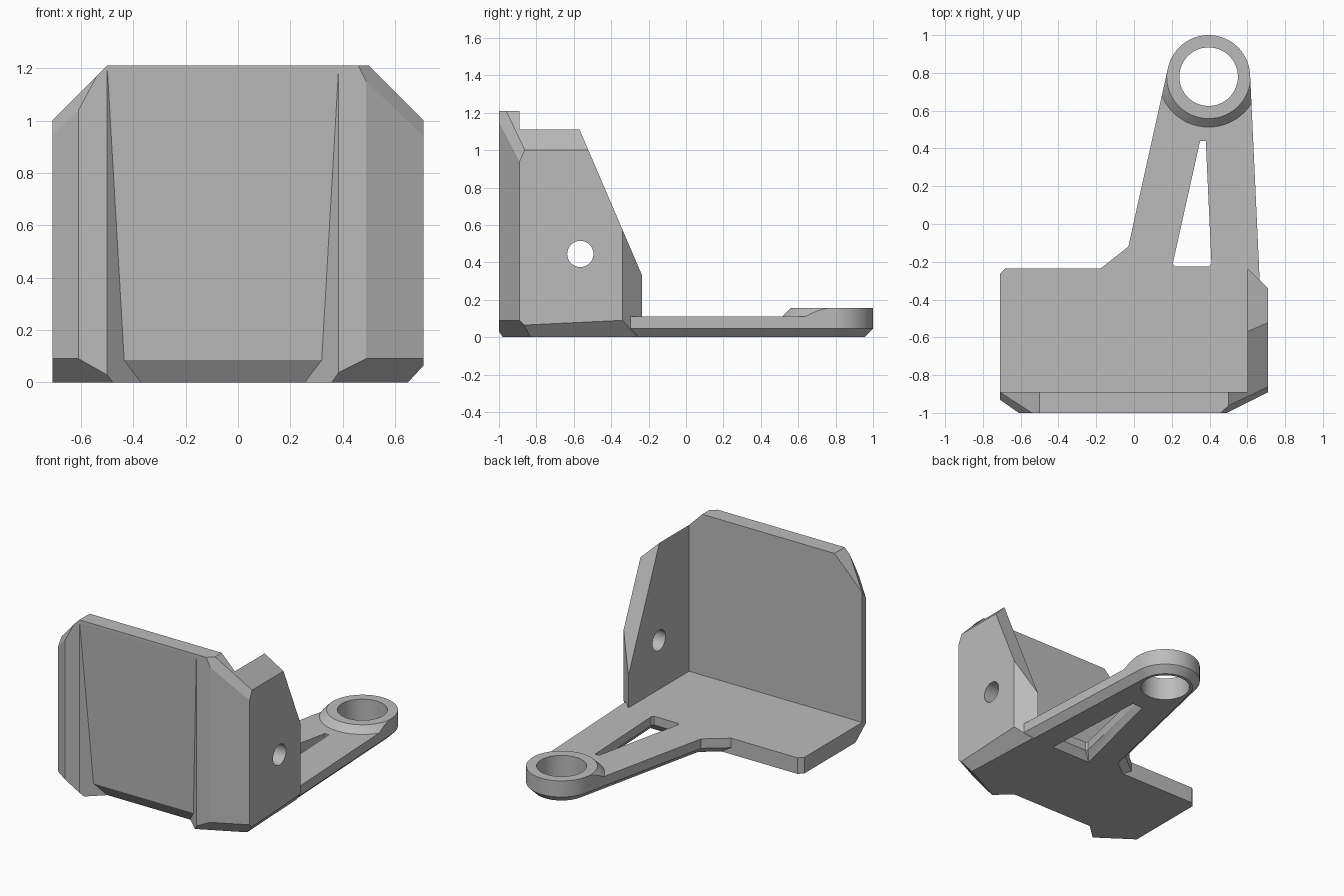
import bpy
import bmesh
import math
from mathutils import Vector, Matrix

if "Cube" in bpy.data.objects:
    bpy.data.objects.remove(bpy.data.objects["Cube"], do_unlink=True)

grey = bpy.data.materials.new("plain grey")
grey.use_nodes = True
grey.diffuse_color = (0.5, 0.5, 0.5, 1)
grey.node_tree.nodes["Principled BSDF"].inputs["Base Color"].default_value = (0.5, 0.5, 0.5, 1)


def finish(bm, name):
    bmesh.ops.recalc_face_normals(bm, faces=bm.faces)
    mesh = bpy.data.meshes.new(name)
    bm.to_mesh(mesh)
    bm.free()
    mesh.materials.append(grey)
    obj = bpy.data.objects.new(name, mesh)
    bpy.context.collection.objects.link(obj)
    return obj


def box_mesh(lo, hi):
    bm = bmesh.new()
    lo, hi = Vector(lo), Vector(hi)
    size = Matrix.Diagonal((*(hi - lo), 1))
    bmesh.ops.create_cube(bm, size=1, matrix=Matrix.Translation((lo + hi) / 2) @ size)
    return bm


def hull(points, name):
    bm = bmesh.new()
    for p in points:
        bm.verts.new(p)
    res = bmesh.ops.convex_hull(bm, input=bm.verts)
    loose = set(res["geom_interior"]) | set(res["geom_unused"])
    bmesh.ops.delete(bm, geom=[v for v in loose if isinstance(v, bmesh.types.BMVert)], context="VERTS")
    return finish(bm, name)


def cone(name, centre, r1, r2, depth, axis="Z"):
    bm = bmesh.new()
    turn = Matrix.Rotation(math.pi / 2, 4, "Y") if axis == "X" else Matrix()
    bmesh.ops.create_cone(bm, cap_ends=True, segments=64, radius1=r1, radius2=r2,
                          depth=depth, matrix=Matrix.Translation(centre) @ turn)
    return finish(bm, name)


def combine(target, tool, operation):
    mod = target.modifiers.new(operation, "BOOLEAN")
    mod.object, mod.operation, mod.solver = tool, operation, "EXACT"
    bpy.context.view_layer.objects.active = target
    bpy.ops.object.modifier_apply(modifier=mod.name)
    bpy.data.objects.remove(tool, do_unlink=True)


def slice_off(bm, a, b, c):
    """Cut a convex block along the plane through three points and cap it."""
    a, b, c = Vector(a), Vector(b), Vector(c)
    normal = (b - a).cross(c - a).normalized()
    if normal.dot(Vector((0, -0.6, 0.3)) - a) > 0:
        normal = -normal
    bmesh.ops.bisect_plane(bm, geom=bm.verts[:] + bm.edges[:] + bm.faces[:],
                           dist=1e-5, plane_co=a, plane_no=normal, clear_outer=True)
    rim = [e for e in bm.edges if e.is_boundary]
    if rim:
        bmesh.ops.holes_fill(bm, edges=rim)


# Corner guard: outer block with chamfered corners
block = box_mesh((-0.71, -1, 0), (0.71, -0.235, 1.21))
for plane in (
    ((0.5, -1, 1.21), (0.71, -1, 1.0), (0.5, 0, 1.21)),             # upper corners
    ((-0.5, -1, 1.21), (-0.71, -1, 1.0), (-0.5, 0, 1.21)),
    ((0, -0.565, 1.1), (1, -0.565, 1.1), (0, -0.235, 0.33)),        # side wall slope
    ((0.71, -0.34, 0), (0.6, -0.235, 0), (0.6, -0.235, 1)),         # side wall rear edge
    ((0.49, -1, 0), (0.71, -0.89, 0), (0.71, -0.89, 1)),            # front flanks
    ((-0.61, -1, 0), (-0.71, -0.93, 0), (-0.71, -0.93, 1)),
    ((0.46, -1, 1.21), (0.49, -1, 1.15), (0.71, -0.89, 0.94)),      # upper flank edges
    ((-0.54, -1, 1.17), (-0.61, -1, 1.04), (-0.71, -0.89, 1.0)),
    ((0.71, -0.86, 0.065), (0.71, -0.34, 0.09), (0.65, -0.83, 0)),  # lower edges
    ((0.71, -0.89, 0.09), (0.49, -1, 0.09), (0.65, -0.83, 0)),
    ((-0.61, -1, 0.09), (-0.71, -0.93, 0.09), (-0.45, -1, 0)),
    ((-0.71, -0.265, 0), (-0.695, -0.25, 0), (-0.695, -0.25, 1)),   # rounded rear corner
    ((-0.695, -0.25, 0), (-0.68, -0.235, 0), (-0.68, -0.235, 1)),
):
    slice_off(block, *plane)
bracket = finish(block, "guard_bracket")

# Hollow inside: leaves floor, front wall and one side wall
combine(bracket, finish(box_mesh((-1, -0.89, 0.11), (0.6, 0.2, 2)), "inner_space"), "DIFFERENCE")


# Tapered recess in the front wall
def recess(levels, name):
    points = []
    for y, z in levels:
        inset = (y + 1) * 1.08
        points += [(-0.5 + inset, y, z), (0.385 - inset, y, z)]
    return hull(points, name)


combine(bracket, recess([(-1.1, 1.19), (-0.999, 1.19), (-1.1, -0.1), (-0.93, -0.1)], "panel_recess"), "DIFFERENCE")
combine(bracket, recess([(-1.1, 0.085), (-0.94, 0.085), (-1.1, -0.05), (-0.845, -0.05)], "lower_recess"), "DIFFERENCE")

# Arm: outline tangent to the eye, with a chamfered underside
eye = Vector((0.395, 0.78, 0))
outline = [(-0.31, -0.34), (0.67, -0.4)]
for i in range(33):
    angle = math.radians(2.7 + (167.5 - 2.7) * i / 32)
    outline.append((eye.x + 0.22 * math.cos(angle), eye.y + 0.22 * math.sin(angle)))
outline.append((-0.03, -0.12))
bm = bmesh.new()
base = bm.faces.new([bm.verts.new((x, y, 0.045)) for x, y in outline])
top = bmesh.ops.extrude_face_region(bm, geom=[base], use_keep_orig=True)
for v in top["geom"]:
    if isinstance(v, bmesh.types.BMVert):
        v.co.z = 0.155
bmesh.ops.recalc_face_normals(bm, faces=bm.faces)
under = min(bm.faces, key=lambda f: f.calc_center_median().z)
bmesh.ops.inset_region(bm, faces=[under], thickness=0.045, use_even_offset=True)
for v in under.verts:
    v.co.z = 0
arm = finish(bm, "arm")

# Lower the arm top everywhere except the raised conical collar
lowering = finish(box_mesh((-1, -1, 0.11), (1, 1.5, 0.3)), "arm_lowering")
combine(lowering, cone("collar", eye + Vector((0, 0, 0.15)), 0.277, 0.177, 0.1), "DIFFERENCE")
combine(arm, lowering, "DIFFERENCE")
combine(bracket, arm, "UNION")

# Openings: eye, side wall hole and flared triangular window
combine(bracket, cone("eye_hole", eye, 0.155, 0.155, 1), "DIFFERENCE")
combine(bracket, cone("side_hole", (0.65, -0.565, 0.445), 0.07, 0.07, 0.5, "X"), "DIFFERENCE")
window = [(0.35, 0.44), (0.38, 0.44), (0.41, -0.21), (0.4, -0.225), (0.215, -0.225), (0.205, -0.21)]
flare = [(0.34, 0.49), (0.42, 0.49), (0.455, -0.265), (0.155, -0.265)]
combine(bracket, hull([(x, y, z) for x, y in window for z in (-0.1, 0.3)], "window"), "DIFFERENCE")
combine(bracket, hull([(x, y, 0.05) for x, y in window] + [(x, y, -0.002) for x, y in flare],
                      "window_flare"), "DIFFERENCE")

# Smooth the round parts, keep the chamfers crisp
bpy.ops.object.select_all(action="DESELECT")
bracket.select_set(True)
bpy.context.view_layer.objects.active = bracket
bpy.ops.object.shade_smooth_by_angle(angle=math.radians(20))
